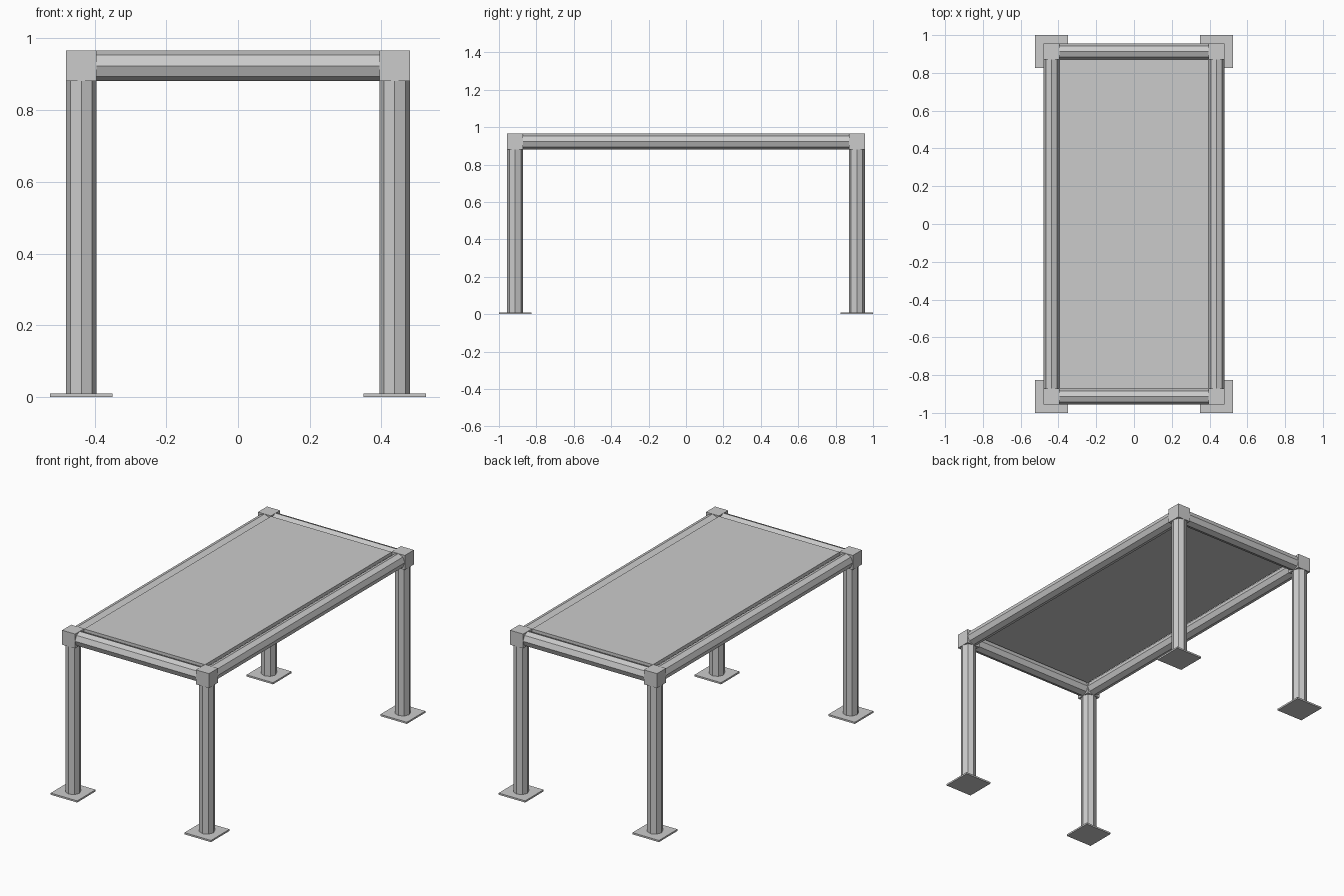
import bpy
from math import pi

if "Cube" in bpy.data.objects:
    bpy.data.objects.remove(bpy.data.objects["Cube"])

CX, CY = 0.437, 0.9135      # leg centres
R = 0.0425                  # tube radius / half block size
TOP = 0.966
CZ = TOP - R                # beam centre height
FOOT = 0.01                 # foot plate thickness


def box(name, centre, size):
    bpy.ops.mesh.primitive_cube_add(size=1, location=centre)
    ob = bpy.context.object
    ob.name = name
    ob.scale = size
    bpy.ops.object.transform_apply(location=False, rotation=False, scale=True)
    return ob


def tube(name, centre, length, rot=(0, 0, 0)):
    # eight-sided flat-shaded tube with corners on its axes
    bpy.ops.mesh.primitive_cylinder_add(vertices=8, radius=R, depth=length,
                                        location=centre, rotation=rot)
    bpy.context.object.name = name


# legs with foot plates and corner blocks
for sx, side in ((-1, "left"), (1, "right")):
    for sy, end in ((-1, "front"), (1, "back")):
        x, y = sx * CX, sy * CY
        tag = f"{end}_{side}"
        box(f"{tag}_foot", (x, y, FOOT / 2), (0.173, 0.173, FOOT))
        leg_top = TOP - 2 * R
        tube(f"{tag}_leg", (x, y, (FOOT + leg_top) / 2), leg_top - FOOT)
        box(f"{tag}_corner_block", (x, y, CZ), (2 * R, 2 * R, 2 * R))

# frame beams between the corner blocks
for s, end in ((-1, "front"), (1, "back")):
    tube(f"{end}_beam", (0, s * CY, CZ), 2 * (CX - R), (0, pi / 2, 0))
for s, side in ((-1, "left"), (1, "right")):
    tube(f"{side}_beam", (s * CX, 0, CZ), 2 * (CY - R), (pi / 2, 0, 0))

# table top set inside the frame
box("table_top", (0, 0, 0.954), (2 * (CX - R), 2 * (CY - R), 0.02))
